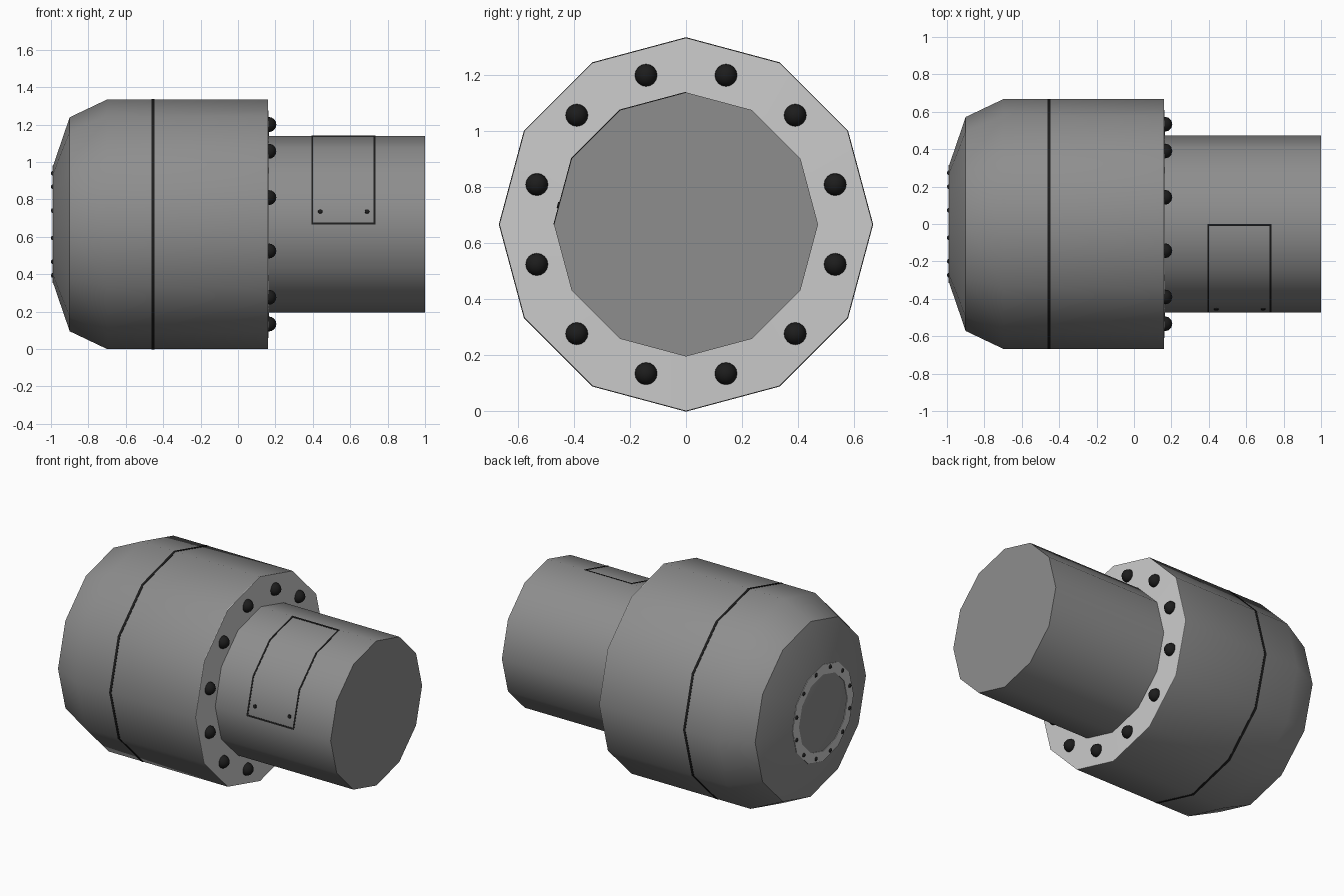
import bpy, bmesh
from math import sin, cos, pi, radians
from mathutils import Matrix

if "Cube" in bpy.data.objects:
    bpy.data.objects.remove(bpy.data.objects["Cube"])

ZC, N = 0.667, 12


def material(name, v):
    m = bpy.data.materials.new(name)
    m.diffuse_color = (v, v, v, 1)
    m.use_nodes = True
    m.node_tree.nodes["Principled BSDF"].inputs["Base Color"].default_value = m.diffuse_color
    return m


BODY = material("body_grey", 0.27)
FLANGE = material("light_grey", 0.7)
BLACK = material("black", 0.012)


def finish(name, bm, mat, angle=40):
    bmesh.ops.recalc_face_normals(bm, faces=bm.faces)
    me = bpy.data.meshes.new(name)
    bm.to_mesh(me)
    bm.free()
    me.materials.append(mat)
    ob = bpy.data.objects.new(name, me)
    bpy.context.collection.objects.link(ob)
    bpy.ops.object.select_all(action='DESELECT')
    ob.select_set(True)
    bpy.context.view_layer.objects.active = ob
    bpy.ops.object.shade_smooth_by_angle(angle=radians(angle))
    return ob


def rim(t, r):
    """Point on the 12-sided outline, t counted in sides from the top to the front."""
    i = int(t)
    f = t - i
    a, b = i * 2 * pi / N, (i + 1) * 2 * pi / N
    y = -r * ((1 - f) * sin(a) + f * sin(b))
    z = r * ((1 - f) * cos(a) + f * cos(b))
    return y, ZC + z


def lathe(name, profile, mat, closed=False):
    """Spin (x, r) points round the x axis; open profiles get end caps."""
    bm = bmesh.new()
    rings = [[bm.verts.new((x, *rim(i, r))) for i in range(N)] for x, r in profile]
    pairs = list(zip(rings, rings[1:]))
    if closed:
        pairs.append((rings[-1], rings[0]))
    for p, q in pairs:
        for i in range(N):
            j = (i + 1) % N
            bm.faces.new((p[i], p[j], q[j], q[i]))
    if not closed:
        bm.faces.new(rings[0])
        bm.faces.new(rings[-1])
    return finish(name, bm, mat)


def bolt_circle(name, x, ring_r, r):
    bm = bmesh.new()
    for i in range(N):
        a = (i + 0.5) * 2 * pi / N
        bmesh.ops.create_uvsphere(
            bm, u_segments=12, v_segments=8, radius=r,
            matrix=Matrix.Translation((x, ring_r * sin(a), ZC + ring_r * cos(a))))
    return finish(name, bm, BLACK)


# Main drum with tapered end, and narrower neck
lathe("drum", [(-0.988, 0.315), (-0.9, 0.572), (-0.7, 0.667), (0.157, 0.667)], BODY)
lathe("neck", [(0.15, 0.472), (1.0, 0.472)], BODY)

# Pale bolted rings at both ends of the drum
lathe("neck_flange", [(0.156, 0.667), (0.16, 0.667), (0.166, 0.465), (0.156, 0.465)],
      FLANGE, True)
lathe("end_flange", [(-0.987, 0.315), (-0.991, 0.315), (-0.991, 0.25), (-0.987, 0.25)],
      FLANGE, True)
bolt_circle("neck_bolts", 0.165, 0.552, 0.04)
bolt_circle("end_bolts", -0.986, 0.283, 0.014)

# Dark seam round the drum
lathe("drum_seam", [(-0.463, 0.66), (-0.463, 0.669), (-0.447, 0.669), (-0.447, 0.66)],
      BLACK, True)

# Hatch outline wrapped over the neck, from top to front
X0, X1, W, T = 0.392, 0.735, 0.01, 0.04
bm = bmesh.new()
for xa, xb, ts in ((X0, X0 + W, (0, 1, 2, 3)), (X1 - W, X1, (0, 1, 2, 3)),
                   (X0, X1, (0, T)), (X0, X1, (3 - T, 3))):
    rows = [[bm.verts.new((x, *rim(t, r))) for x, r in
             ((xa, 0.469), (xa, 0.474), (xb, 0.474), (xb, 0.469))] for t in ts]
    for p, q in zip(rows, rows[1:]):
        for i in range(4):
            j = (i + 1) % 4
            bm.faces.new((p[i], p[j], q[j], q[i]))
    bm.faces.new(rows[0])
    bm.faces.new(rows[-1])
finish("hatch_outline", bm, BLACK)

# Hatch rivets, flattened discs lying on the front facet
bm = bmesh.new()
y, z = rim(2.71, 0.472)
for x in (0.44, 0.69):
    bmesh.ops.create_cone(
        bm, cap_ends=True, segments=12, radius1=0.014, radius2=0.011, depth=0.012,
        matrix=Matrix.Translation((x, y, z)) @ Matrix.Rotation(radians(75), 4, 'X'))
finish("hatch_rivets", bm, BLACK)
